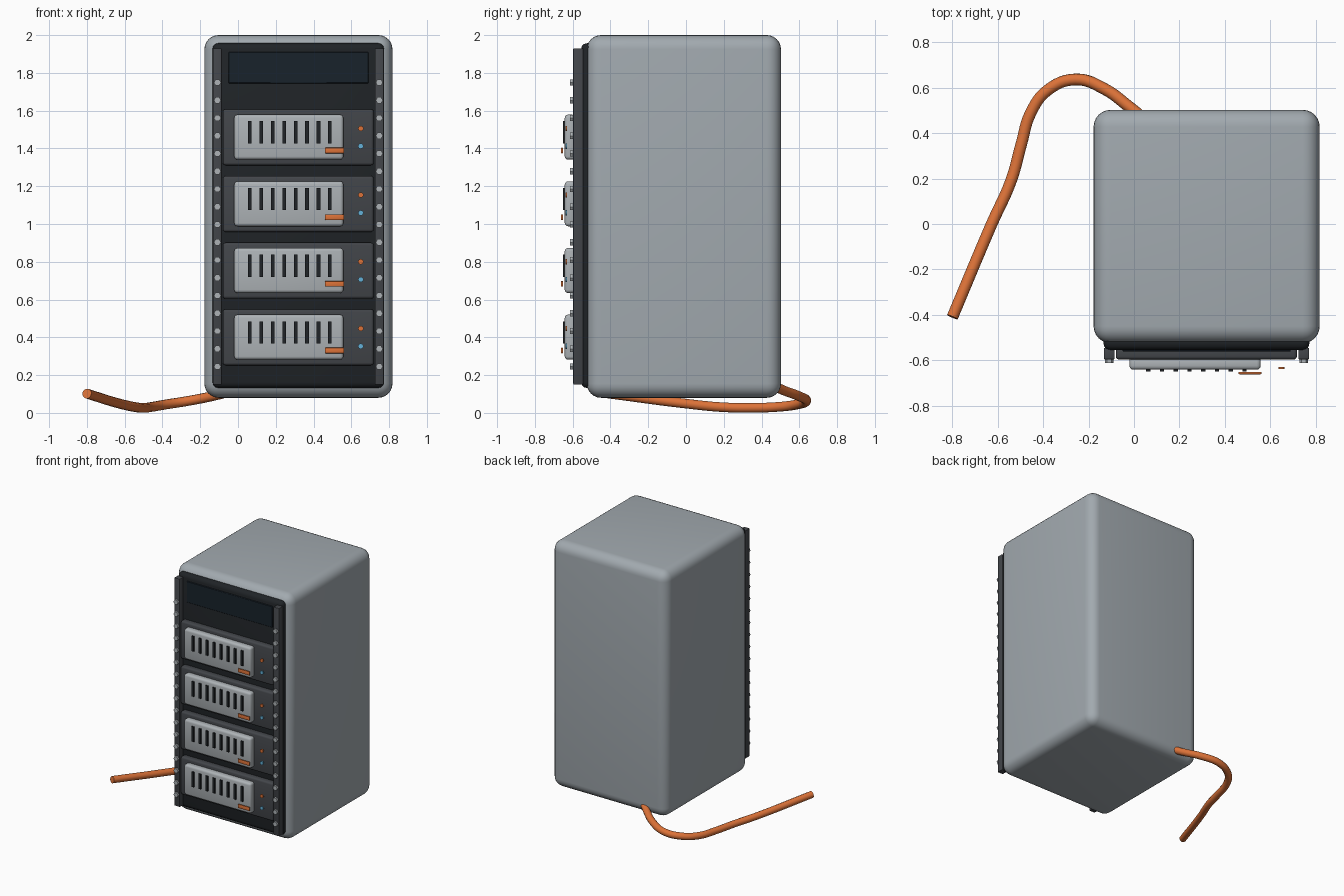
import bpy, bmesh, math
from mathutils import Matrix, Vector

if "Cube" in bpy.data.objects:
    bpy.data.objects.remove(bpy.data.objects["Cube"])


def material(name, r, g, b):
    m = bpy.data.materials.new(name)
    m.diffuse_color = (r, g, b, 1)
    m.use_nodes = True
    m.node_tree.nodes["Principled BSDF"].inputs["Base Color"].default_value = m.diffuse_color
    return m


GREY = material("casing_grey", 0.36, 0.40, 0.43)
STEEL = material("light_steel", 0.42, 0.45, 0.47)
DARK = material("dark_metal", 0.055, 0.06, 0.068)
BLACK = material("recess_black", 0.014, 0.017, 0.02)
GLASS = material("screen_glass", 0.009, 0.016, 0.024)
ORANGE = material("orange", 0.72, 0.17, 0.04)
BLUE = material("blue_light", 0.13, 0.45, 0.7)


def finish(bm, name, mat, angle=40):
    me = bpy.data.meshes.new(name)
    bm.to_mesh(me)
    bm.free()
    me.materials.append(mat)
    ob = bpy.data.objects.new(name, me)
    bpy.context.collection.objects.link(ob)
    bpy.ops.object.select_all(action='DESELECT')
    ob.select_set(True)
    bpy.context.view_layer.objects.active = ob
    bpy.ops.object.shade_smooth_by_angle(angle=math.radians(angle))
    return ob


def add_box(bm, x, y, z):
    c = Vector(((x[0] + x[1]) / 2, (y[0] + y[1]) / 2, (z[0] + z[1]) / 2))
    s = Matrix.Diagonal((x[1] - x[0], y[1] - y[0], z[1] - z[0], 1))
    bmesh.ops.create_cube(bm, size=1, matrix=Matrix.Translation(c) @ s)


def box(name, x, y, z, mat, bevel=0.0, segments=3):
    bm = bmesh.new()
    add_box(bm, x, y, z)
    if bevel:
        bmesh.ops.bevel(bm, geom=bm.edges[:], offset=bevel, segments=segments,
                        profile=0.5, affect='EDGES')
    return finish(bm, name, mat)


def add_disc(bm, x, y, z, radius, depth, sides):
    m = Matrix.Translation((x, y, z)) @ Matrix.Rotation(math.pi / 2, 4, 'X')
    if sides == 6:
        m = m @ Matrix.Rotation(math.pi / 6, 4, 'Z')
    bmesh.ops.create_cone(bm, cap_ends=True, segments=sides, radius1=radius,
                          radius2=radius, depth=depth, matrix=m)


# Cabinet shell, front recess panel and blank screen
box("cabinet", (-0.178, 0.818), (-0.525, 0.503), (0.08, 2.0), GREY, 0.075, 6)
box("front_panel", (-0.135, 0.773), (-0.555, -0.48), (0.132, 1.957), BLACK, 0.03, 3)
box("screen", (-0.05, 0.69), (-0.562, -0.54), (1.745, 1.91), GLASS, 0.003, 1)

# Mounting rails with hexagonal bolts
for side, x in (("left", -0.109), ("right", 0.748)):
    box(side + "_rail", (x - 0.024, x + 0.024), (-0.597, -0.545), (0.15, 1.93), DARK, 0.005, 2)
    bm = bmesh.new()
    for i in range(17):
        add_disc(bm, x, -0.602, 0.245 + i * 0.094, 0.019, 0.022, 6)
    finish(bm, side + "_bolts", STEEL, 30)

# Four server units
for n in range(4):
    z = 0.40 + n * 0.353
    tag = "_%d" % (n + 1)
    box("server_frame" + tag, (-0.08, 0.718), (-0.597, -0.54), (z - 0.148, z + 0.148), DARK, 0.014)
    box("server_plate" + tag, (-0.02, 0.558), (-0.642, -0.585), (z - 0.118, z + 0.12), STEEL, 0.017)
    bm = bmesh.new()
    for i in range(8):
        x = 0.063 + i * 0.0605
        add_box(bm, (x - 0.0095, x + 0.0095), (-0.65, -0.635), (z - 0.033, z + 0.085))
    finish(bm, "vent_slots" + tag, BLACK)
    box("handle" + tag, (0.46, 0.562), (-0.662, -0.651), (z - 0.085, z - 0.055), ORANGE, 0.004, 2)
    for kind, dz, mat in (("power_light", 0.047, ORANGE), ("status_light", -0.047, BLUE)):
        bm = bmesh.new()
        add_disc(bm, 0.65, -0.634, z + dz, 0.014, 0.009, 16)
        finish(bm, kind + tag, mat, 30)

# Power cable leaving the back and curling round the left side
path = [(0.06, 0.45, 0.15), (-0.02, 0.515, 0.12), (-0.13, 0.595, 0.09),
        (-0.255, 0.637, 0.065), (-0.38, 0.59, 0.045), (-0.455, 0.49, 0.032),
        (-0.497, 0.35, 0.027), (-0.54, 0.195, 0.03), (-0.627, 0.0, 0.049),
        (-0.80, -0.41, 0.102)]
cu = bpy.data.curves.new("cable_path", 'CURVE')
cu.dimensions = '3D'
cu.bevel_depth = 0.026
cu.bevel_resolution = 4
cu.resolution_u = 6
cu.use_fill_caps = True
sp = cu.splines.new('BEZIER')
sp.bezier_points.add(len(path) - 1)
for p, co in zip(sp.bezier_points, path):
    p.co = co
    p.handle_left_type = p.handle_right_type = 'AUTO'
sp.use_smooth = True
cu.materials.append(ORANGE)
cable = bpy.data.objects.new("power_cable", cu)
bpy.context.collection.objects.link(cable)
